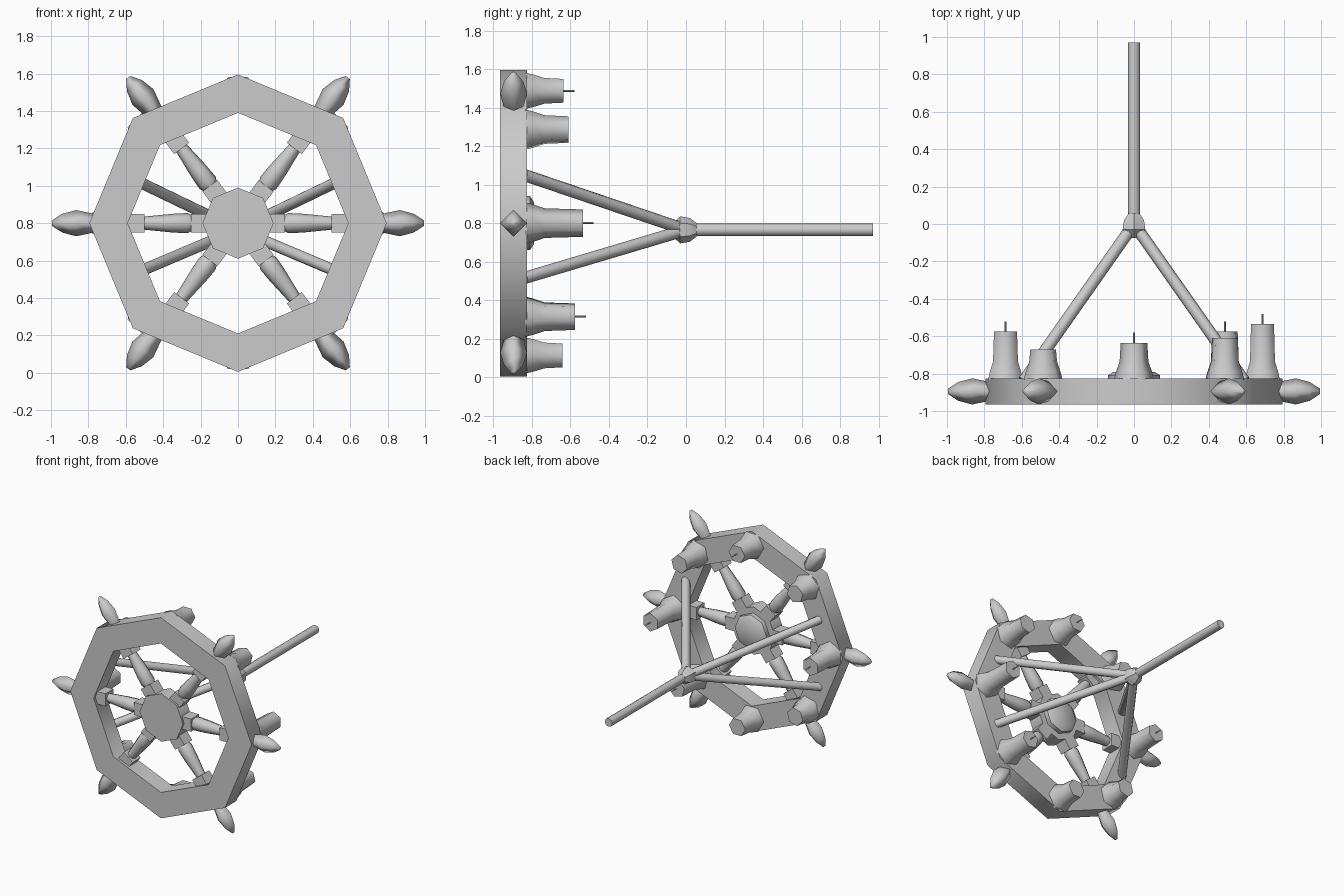
import bpy, bmesh
from math import sin, cos, pi, radians
from mathutils import Vector

cube = bpy.data.objects.get("Cube")
if cube:
    bpy.data.objects.remove(cube, do_unlink=True)

grey = bpy.data.materials.new("plain grey")
grey.use_nodes = True
grey.diffuse_color = (0.6, 0.6, 0.6, 1)
grey.node_tree.nodes["Principled BSDF"].inputs["Base Color"].default_value = (0.6, 0.6, 0.6, 1)

CENTRE = Vector((0, -0.895, 0.8))
BACK = Vector((0, 1, 0))
UP = Vector((0, 0, 1))


def radial(angle):
    return Vector((cos(angle), 0, sin(angle)))


def lathe(name, origin, axis, ref, profile, sides, sharp=50, closed=False):
    """Sweep (distance, radius) points round an axis; the first corner lies along ref."""
    axis = axis.normalized()
    u = (ref - axis * ref.dot(axis)).normalized()
    w = axis.cross(u)
    bm = bmesh.new()
    rings = []
    for d, r in profile:
        rings.append([bm.verts.new(origin + axis * d
                      + (u * cos(2 * pi * i / sides) + w * sin(2 * pi * i / sides)) * r)
                      for i in range(sides)])
    pairs = list(zip(rings, rings[1:]))
    if closed:
        pairs.append((rings[-1], rings[0]))
    else:
        bm.faces.new(rings[0])
        bm.faces.new(rings[-1])
    for a, b in pairs:
        for i in range(sides):
            j = (i + 1) % sides
            bm.faces.new((a[i], a[j], b[j], b[i]))
    bmesh.ops.recalc_face_normals(bm, faces=bm.faces)
    for f in bm.faces:
        f.smooth = True
    for e in bm.edges:
        e.smooth = e.calc_face_angle(0) < radians(sharp)
    mesh = bpy.data.meshes.new(name)
    bm.to_mesh(mesh)
    bm.free()
    mesh.materials.append(grey)
    obj = bpy.data.objects.new(name, mesh)
    bpy.context.collection.objects.link(obj)
    return obj


# Octagonal rim and stepped hub
lathe("rim", CENTRE, BACK, UP,
      [(-0.07, 0.795), (0.07, 0.795), (0.07, 0.59), (-0.07, 0.59)], 8, closed=True)
lathe("hub", CENTRE, BACK, UP,
      [(-0.065, 0.19), (0.05, 0.19), (0.05, 0.14), (0.085, 0.14), (0.105, 0.11)], 8, sharp=46)

# Six spokes, each with two square blocks, a turned spindle and a handle
half = 0.05 * 2 ** 0.5
for angle in (0, 53, 127, 180, 233, 307):
    out = radial(radians(angle))
    corner = BACK + out.cross(BACK)
    for name, a, b in (("inner_block", 0.15, 0.25), ("outer_block", 0.5, 0.6)):
        lathe("spoke_" + name, CENTRE, out, corner, [(a, half), (b, half)], 4)
    lathe("spoke_spindle", CENTRE, out, BACK,
          [(0.24, 0.04), (0.27, 0.054), (0.35, 0.05), (0.51, 0.034)], 8)
    tip = 0.0 if angle in (0, 180) else -0.02
    lathe("handle", CENTRE, out, BACK,
          [(0.7, 0.04), (0.78 + tip, 0.052), (0.865 + tip, 0.07),
           (0.94 + tip, 0.05), (0.995 + tip, 0.014)], 4, sharp=100)

# Eight candle cups round the back of the rim, with their top y positions
tops = [-0.535, -0.61, -0.635, -0.67, -0.575, -0.67, -0.64, -0.575]
for i, top in enumerate(tops):
    out = radial(i * pi / 4)
    foot = CENTRE + out * 0.687 + BACK * 0.06
    length = top - foot.y
    lathe("candle", foot, BACK, out.cross(BACK),
          [(0, 0.108), (0.04, 0.098), (0.1, 0.077), (length, 0.071)], 6, sharp=65)
    if i in (0, 2, 4, 7):
        lathe("wick", foot, BACK, UP, [(length - 0.01, 0.005), (length + 0.055, 0.005)], 4)

# Four struts meeting at a joint, and the long rear rod
joint = Vector((0, 0, 0.765))
for x in (-0.59, 0.59):
    for z in (0.515, 1.05):
        end = Vector((x, -0.84, z))
        lathe("strut", joint, end - joint, UP,
              [(0, 0.032), ((end - joint).length, 0.032)], 8)
lathe("joint", joint, BACK, UP,
      [(-0.075, 0.03), (-0.03, 0.07), (0.02, 0.062), (0.055, 0.035)], 6, sharp=30)
lathe("rear_rod", joint, BACK, UP, [(0, 0.033), (0.97, 0.033)], 8)
